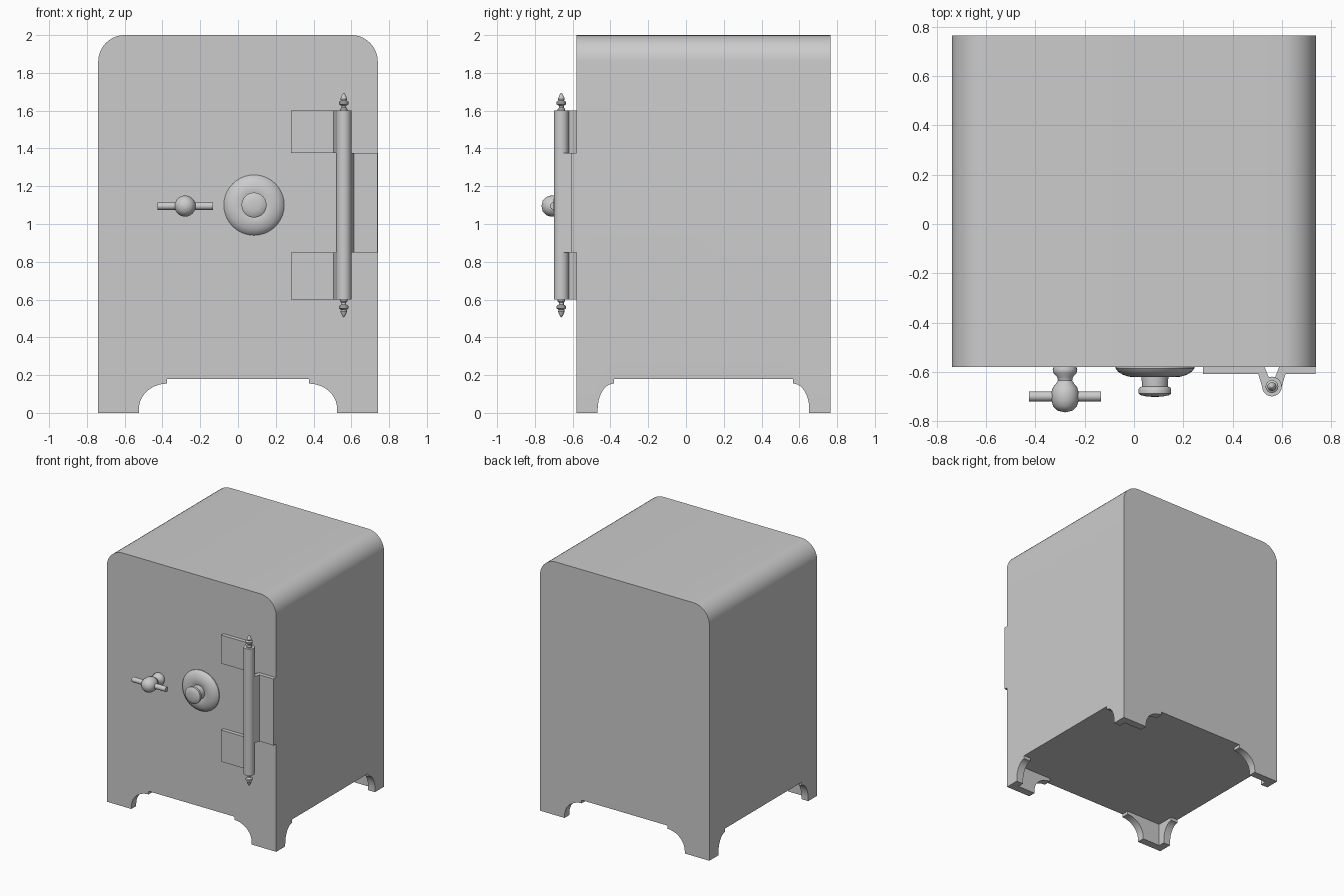
import bpy, bmesh, math
from mathutils import Matrix, Vector

cube = bpy.data.objects.get("Cube")
if cube:
    bpy.data.objects.remove(cube, do_unlink=True)

iron = bpy.data.materials.new("grey_iron")
iron.use_nodes = True
GREY = (0.6, 0.6, 0.6, 1)
iron.diffuse_color = GREY
iron.node_tree.nodes["Principled BSDF"].inputs["Base Color"].default_value = GREY

FRONT, BACK, HALF, FLOOR = -0.58, 0.765, 0.74, 0.18
MID_Y = (FRONT + BACK) / 2


def finish(name, bm, angle=35):
    bmesh.ops.recalc_face_normals(bm, faces=bm.faces)
    mesh = bpy.data.meshes.new(name)
    bm.to_mesh(mesh)
    bm.free()
    mesh.materials.append(iron)
    ob = bpy.data.objects.new(name, mesh)
    bpy.context.collection.objects.link(ob)
    smooth(ob, angle)
    return ob


def smooth(ob, angle=35):
    bpy.ops.object.select_all(action="DESELECT")
    ob.select_set(True)
    bpy.context.view_layer.objects.active = ob
    bpy.ops.object.shade_smooth_by_angle(angle=math.radians(angle))


def prism(name, outline, place, start, end):
    """Extrude a 2D outline; place(u, v, w) puts it in space."""
    bm = bmesh.new()
    face = bm.faces.new([bm.verts.new(place(u, v, start)) for u, v in outline])
    step = Vector(place(0, 0, end)) - Vector(place(0, 0, start))
    new = bmesh.ops.extrude_face_region(bm, geom=[face])["geom"]
    bmesh.ops.translate(bm, vec=step, verts=[g for g in new if isinstance(g, bmesh.types.BMVert)])
    return finish(name, bm)


def lathe(name, profile, origin, axis, sides=32, angle=35):
    """Spin (radius, distance) points round an axis through origin."""
    turn = Matrix.Translation(origin) @ Vector((0, 0, 1)).rotation_difference(Vector(axis)).to_matrix().to_4x4()
    bm = bmesh.new()
    verts = [bm.verts.new((r, 0, d)) for r, d in profile]
    edges = [bm.edges.new(pair) for pair in zip(verts, verts[1:])]
    bmesh.ops.spin(bm, geom=verts + edges, cent=(0, 0, 0), axis=(0, 0, 1),
                   angle=math.tau, steps=sides, use_duplicate=False)
    bmesh.ops.remove_doubles(bm, verts=bm.verts, dist=0.0005)
    bmesh.ops.transform(bm, matrix=turn, verts=bm.verts)
    return finish(name, bm, angle)


def arc(cx, cz, rx, rz, a0, a1, steps=10):
    angles = [math.radians(a0 + (a1 - a0) * i / steps) for i in range(steps + 1)]
    return [(cx + rx * math.cos(a), cz + rz * math.sin(a)) for a in angles]


def along_y(u, v, w):
    return (u, w, v)


def along_x(u, v, w):
    return (w, u + MID_Y, v)


def along_z(u, v, w):
    return (u, v, w)


def arch(top, bottom):
    """Opening between two bracket feet, with a small step at the top."""
    half = [(bottom, -0.1)] + arc(top, 0.02, bottom - top, 0.135, 0, 90) + [(top, FLOOR)]
    return half + [(-u, v) for u, v in reversed(half)]


# Cabinet with rounded top edges
R = 0.14
outline = [(-HALF, 0), (HALF, 0)] + arc(HALF - R, 2 - R, R, R, 0, 90) + arc(R - HALF, 2 - R, R, R, 90, 180)
cabinet = prism("cabinet", outline, along_y, FRONT, BACK)

# Cut the arches and the hollow that leave four bracket feet
W = 0.06
ix, iy = HALF - W, (BACK - FRONT) / 2 - W
cutters = [
    prism("hollow_cutter", [(-ix, MID_Y - iy), (ix, MID_Y - iy), (ix, MID_Y + iy), (-ix, MID_Y + iy)],
          along_z, -0.1, FLOOR),
    prism("front_arch_cutter", arch(0.375, 0.525), along_y, -1, 1),
    prism("side_arch_cutter", arch(0.475, 0.56), along_x, -1, 1),
]
for cutter in cutters:
    mod = cabinet.modifiers.new(cutter.name, "BOOLEAN")
    mod.operation, mod.solver, mod.object = "DIFFERENCE", "EXACT", cutter
    bpy.context.view_layer.objects.active = cabinet
    bpy.ops.object.modifier_apply(modifier=mod.name)
    bpy.data.objects.remove(cutter, do_unlink=True)
smooth(cabinet)

# Combination dial: domed plate, neck and knob
lathe("dial", [(0.16, 0), (0.16, 0.006), (0.15, 0.02), (0.13, 0.032), (0.105, 0.04), (0.075, 0.042),
               (0.055, 0.036), (0.052, 0.08), (0.062, 0.084), (0.066, 0.09), (0.066, 0.108),
               (0.058, 0.115), (0.03, 0.121), (0, 0.122)], (0.085, FRONT, 1.1), (0, -1, 0), 40)

# Door handle: turned stem with ball, and crossbar
HX, HZ = -0.28, 1.095
lathe("handle_stem", [(0.046, 0), (0.05, 0.012), (0.046, 0.026), (0.032, 0.042), (0.029, 0.055), (0.036, 0.067),
                      (0.049, 0.083), (0.056, 0.105), (0.056, 0.135), (0.048, 0.16), (0.03, 0.178), (0, 0.185)],
      (HX, FRONT, HZ), (0, -1, 0), 24)
lathe("handle_crossbar", [(0, -0.147), (0.02, -0.147), (0.02, 0.147), (0, 0.147)],
      (HX, -0.70, HZ), (1, 0, 0), 16)

# Hinge pin barrel with a finial at each end
PX, PY = 0.56, -0.66
lathe("hinge_barrel", [(0, 0.6), (0.04, 0.6), (0.04, 1.6), (0, 1.6)], (PX, PY, 0), (0, 0, 1), 20)
finial = [(0.02, -0.01), (0.02, 0.008), (0.013, 0.016), (0.013, 0.026), (0.025, 0.034), (0.026, 0.046),
          (0.015, 0.054), (0.018, 0.062), (0.012, 0.078), (0.004, 0.092), (0, 0.094)]
for name, z, up in (("upper_finial", 1.6, 1), ("lower_finial", 0.6, -1)):
    lathe(name, finial, (PX, PY, z), (0, 0, up), 16)


# Hinge leaves: flat plates that bend out to the barrel
def leaf(name, side, reach, low, high):
    pts = [(reach, FRONT), (0.03, FRONT), (0.014, -0.62), (0.014, PY), (0.04, PY), (0.055, -0.61), (reach, -0.61)]
    prism(name, [(PX + side * u, v) for u, v in pts], along_z, low, high)


leaf("upper_door_leaf", -1, 0.28, 1.375, 1.6)
leaf("lower_door_leaf", -1, 0.28, 0.6, 0.85)
leaf("frame_leaf", 1, 0.178, 0.85, 1.375)
